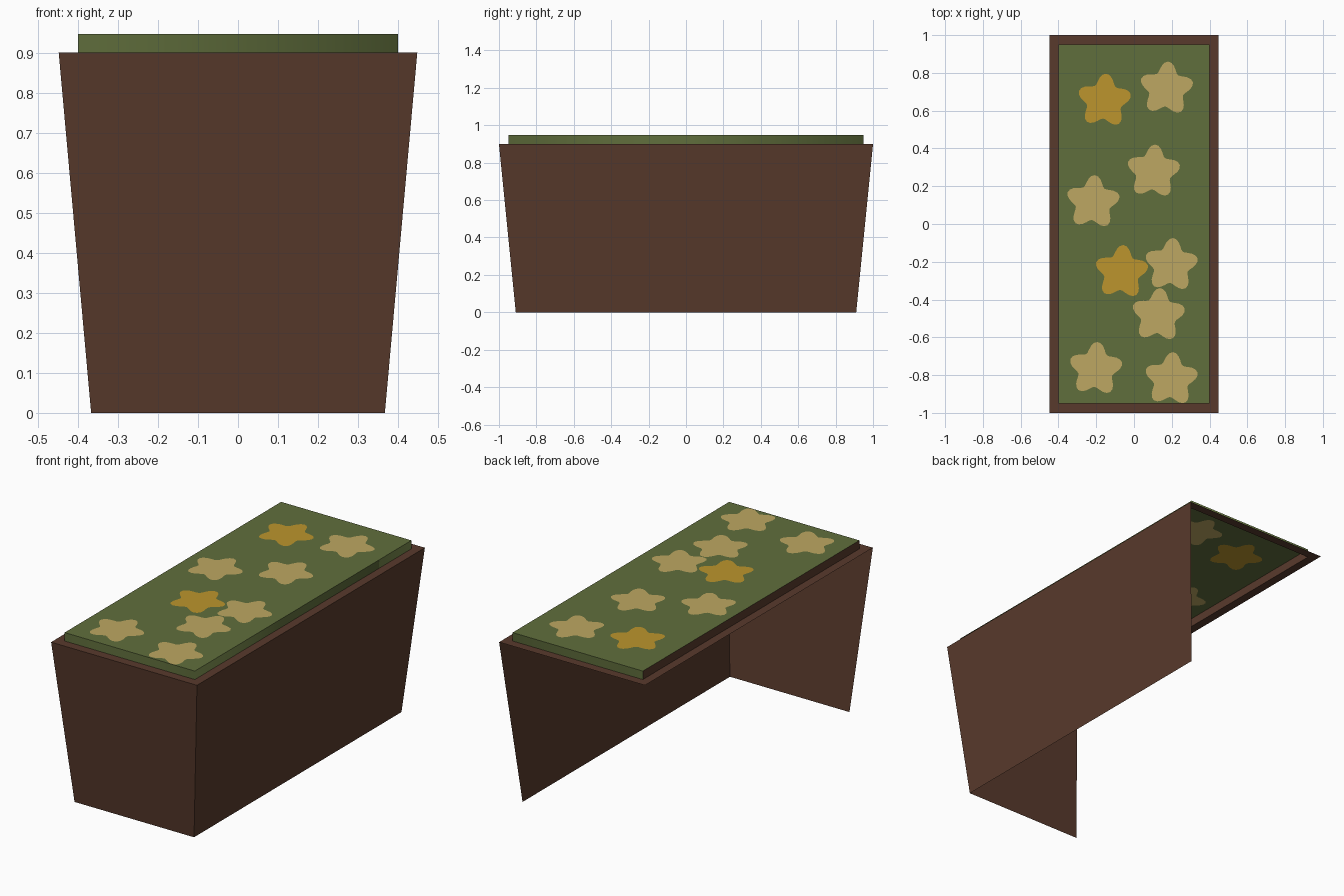
import bpy, math
from mathutils import Vector
from mathutils.geometry import delaunay_2d_cdt

if "Cube" in bpy.data.objects:
    bpy.data.objects.remove(bpy.data.objects["Cube"])


def material(name, rgb):
    lin = [((c / 255 + 0.055) / 1.055) ** 2.4 for c in rgb]
    m = bpy.data.materials.new(name)
    m.diffuse_color = (*lin, 1)
    m.use_nodes = True
    m.node_tree.nodes["Principled BSDF"].inputs["Base Color"].default_value = m.diffuse_color
    return m


BROWN = material("brown wood", (89, 58, 44))
GREEN = material("leaf green", (96, 110, 60))
TAN = material("pale tan petals", (190, 167, 98))
GOLD = material("gold petals", (188, 149, 45))


def add_mesh(name, verts, faces, mats, ids=None, smooth=False):
    me = bpy.data.meshes.new(name)
    me.from_pydata(verts, [], faces)
    for m in mats:
        me.materials.append(m)
    for i, p in enumerate(me.polygons):
        p.material_index = ids[i] if ids else 0
        p.use_smooth = smooth
    ob = bpy.data.objects.new(name, me)
    bpy.context.collection.objects.link(ob)
    return ob


def ring(x, y, z):
    # corners: front left, front right, back right, back left
    return [(-x, -y, z), (x, -y, z), (x, y, z), (-x, y, z)]


RIM_Z, TOP_Z = 0.90, 0.947
SX, SY = 0.40, 0.95

# tapered walls: only the front and right sides exist, as thin sheets
walls = ring(0.367, 0.91, 0) + ring(0.448, 1.0, RIM_Z)
add_mesh("front_wall", [walls[i] for i in (0, 1, 5, 4)], [(0, 1, 2, 3)], [BROWN])
add_mesh("right_wall", [walls[i] for i in (1, 2, 6, 5)], [(0, 1, 2, 3)], [BROWN])

# flat rim around the planting
add_mesh("rim", ring(0.448, 1.0, RIM_Z) + ring(SX, SY, RIM_Z),
         [(i, (i + 1) % 4, (i + 1) % 4 + 4, i + 4) for i in range(4)], [BROWN])

# low edge of the planting: left side is brown, the rest green
add_mesh("planting_edge", ring(SX, SY, RIM_Z) + ring(SX, SY, TOP_Z),
         [(i, (i + 1) % 4, (i + 1) % 4 + 4, i + 4) for i in range(3)],
         [GREEN], smooth=True)
add_mesh("planting_left_edge",
         [(-SX, SY, RIM_Z), (-SX, -SY, RIM_Z), (-SX, -SY, TOP_Z), (-SX, SY, TOP_Z)],
         [(0, 1, 2, 3)], [BROWN])

# planting top with five-petalled flowers cut into the sheet: x, y, colour slot
flowers = [(-0.157, 0.652, 2), (0.172, 0.716, 1), (0.103, 0.277, 1),
           (-0.217, 0.115, 1), (-0.066, -0.255, 2), (0.197, -0.218, 1),
           (0.129, -0.483, 1), (-0.203, -0.768, 1), (0.197, -0.822, 1)]
N = 50
pts = [Vector(c[:2]) for c in ring(SX, SY, 0)]
loops = [[0, 1, 2, 3]]
for cx, cy, _ in flowers:
    start = len(pts)
    for k in range(N):
        a = 2 * math.pi * k / N
        r = 0.119 + 0.025 * math.cos(5 * (a - math.radians(86)))
        pts.append(Vector((cx + r * math.cos(a), cy + r * math.sin(a))))
    loops.append(list(range(start, start + N)))

out_v, _, out_f, _, _, origin = delaunay_2d_cdt(pts, [], loops, 1, 1e-5)
faces, ids = [], []
for f, src in zip(out_f, origin):
    if 0 in src:  # keep only what lies inside the planting rectangle
        faces.append(tuple(f))
        ids.append(max([flowers[s - 1][2] for s in src if s > 0], default=0))
add_mesh("planting_top", [(v.x, v.y, TOP_Z) for v in out_v], faces,
         [GREEN, TAN, GOLD], ids)
